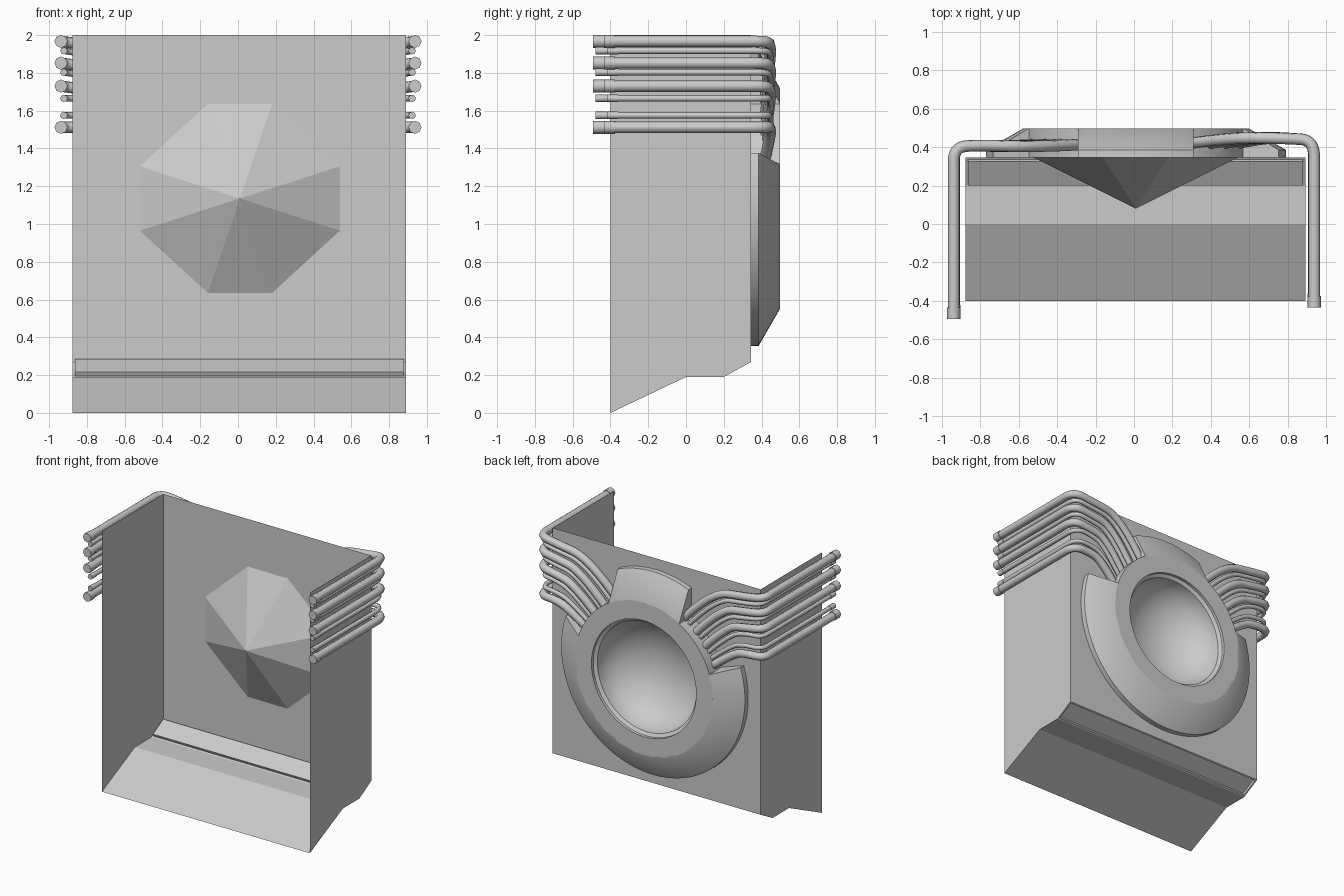
import bpy, bmesh
from math import sin, cos, sqrt, radians, pi

if "Cube" in bpy.data.objects:
    bpy.data.objects.remove(bpy.data.objects["Cube"])

CX, CZ, WALL = 0.01, 1.135, 0.345      # ring centre and back wall plane
X0, X1 = -0.875, 0.89                  # shell sides


def finish(name, bm, smooth=True, recalc=True):
    if recalc:
        bmesh.ops.recalc_face_normals(bm, faces=bm.faces[:])
    me = bpy.data.meshes.new(name)
    bm.to_mesh(me)
    bm.free()
    ob = bpy.data.objects.new(name, me)
    bpy.context.collection.objects.link(ob)
    if smooth:
        bpy.ops.object.select_all(action='DESELECT')
        ob.select_set(True)
        bpy.context.view_layer.objects.active = ob
        bpy.ops.object.shade_smooth_by_angle(angle=radians(30))
    return ob


def loft(name, columns, wrap=False, closed_profile=True):
    """Bridge equal-length point columns; cap the ends of an open solid."""
    bm = bmesh.new()
    cols = [[bm.verts.new(p) for p in c] for c in columns]
    n, m = len(cols), len(cols[0])
    for i in range(n if wrap else n - 1):
        a, b = cols[i], cols[(i + 1) % n]
        for j in range(m if closed_profile else m - 1):
            k = (j + 1) % m
            bm.faces.new((a[j], a[k], b[k], b[j]))
    if not wrap:
        bm.faces.new(cols[0])
        bm.faces.new(cols[-1])
    bmesh.ops.remove_doubles(bm, verts=bm.verts[:], dist=1e-5)
    return finish(name, bm)


def polar(deg, profile):
    a = radians(deg)
    return [(CX + r * cos(a), y, CZ + r * sin(a)) for r, y in profile]


# Octagon where the bowl cover meets the back wall
octagon = [(.53, .17), (.17, .5), (-.17, .5), (-.53, .17),
           (-.53, -.17), (-.17, -.5), (.17, -.5), (.53, -.17)]
octagon = [(CX + x, WALL, CZ + z) for x, z in octagon]

# Shell: side walls, folded floor with a recessed strip, back wall with opening
bm = bmesh.new()
prof = [(-.4, 0), (0, .19), (.2, .19), (WALL, .27)]
left = [bm.verts.new((X0, y, z)) for y, z in prof]
right = [bm.verts.new((X1, y, z)) for y, z in prof]
tops = []
for x, side in ((X0, left), (X1, right)):
    t_back, t_front = bm.verts.new((x, WALL, 2)), bm.verts.new((x, -.4, 2))
    bm.faces.new(side + [t_back, t_front])
    tops.append(t_back)
floor = [bm.faces.new((left[i], right[i], right[i + 1], left[i + 1])) for i in range(3)]
rim = [left[3], right[3], tops[1], tops[0]]
hole = [bm.verts.new(p) for p in octagon]
edges = []
for loop in (rim, hole):
    for a, b in zip(loop, loop[1:] + loop[:1]):
        edges.append(bm.edges.get((a, b)) or bm.edges.new((a, b)))
bmesh.ops.triangle_fill(bm, edges=edges, use_beauty=True)
bm.normal_update()
bmesh.ops.inset_region(bm, faces=[floor[2]], thickness=.017)
recess = bmesh.ops.extrude_face_region(bm, geom=[floor[2]])
verts = [v for v in recess['geom'] if isinstance(v, bmesh.types.BMVert)]
bmesh.ops.translate(bm, verts=verts, vec=(0, -.01, .02))
bmesh.ops.delete(bm, geom=[floor[2]], context='FACES_ONLY')
finish("shell", bm, smooth=False)

# Faceted cover over the back of the bowl
bm = bmesh.new()
base = [bm.verts.new(p) for p in octagon]
apex = bm.verts.new((CX, .08, CZ))
for a, b in zip(base, base[1:] + base[:1]):
    bm.faces.new((a, b, apex))
finish("bowl_cover", bm, smooth=False)

# Ring and the smooth bowl inside it
steps = [i * 360 / 64 for i in range(64)]
ring = [(.585, WALL), (.585, .497), (.445, .497), (.445, .475), (.42, .46)]
loft("ring", [polar(a, ring) for a in steps], wrap=True, closed_profile=False)
bowl = [(.42 * cos(t * pi / 24), .46 - .3 * sin(t * pi / 24)) for t in range(13)]
loft("bowl", [polar(a, bowl) for a in steps], wrap=True, closed_profile=False)

# Bevelled flange around the lower part of the ring
flange = [(.57, WALL), (.78, WALL), (.78, .385), (.585, .497), (.57, .497)]
loft("flange", [polar(162 + 216 * i / 44, flange) for i in range(45)])

# Matching tab at the top with parallel sides
cols = []
for i in range(13):
    x = -.3 + .05 * i
    cols.append([(CX + x, y, CZ + sqrt(r * r - x * x)) for r, y in flange])
loft("top_tab", cols)


def tube(name, pts, radius):
    cu = bpy.data.curves.new(name, 'CURVE')
    cu.dimensions = '3D'
    cu.bevel_depth, cu.bevel_resolution = radius, 2
    cu.use_fill_caps, cu.resolution_u = True, 6
    sp = cu.splines.new('NURBS')
    sp.points.add(len(pts) - 1)
    for p, co in zip(sp.points, pts):
        p.co = (*co, 1)
    sp.order_u = min(3, len(pts))
    sp.use_endpoint_u = True
    ob = bpy.data.objects.new(name, cu)
    bpy.context.collection.objects.link(ob)


# Cables: start height, angle where they enter the ring, radius
cables = [(1.967, 62, .03), (1.917, 56, .017), (1.852, 48, .03), (1.803, 43, .017),
          (1.73, 36, .03), (1.665, 31, .017), (1.575, 26, .017), (1.512, 21, .03)]
for s, label, y_end, y_back in ((-1, "left", -.49, .40), (1, "right", -.43, .435)):
    for i, (z, deg, r) in enumerate(cables):
        thick = r > .02
        x = .937 if thick else .922
        y0 = y_end if thick else y_end + .015
        a = radians(deg)
        ex, ez = .54 * cos(a), CZ + .54 * sin(a)
        mx, mz = .80 * cos(a), CZ + .76 * sin(a)
        mx, mz = (mx + .62) / 2, (mz + z) / 2 + .02
        tube(f"{label}_cable_{i + 1}",
             [(s * x, y0, z), (s * x, .26, z), (s * x, y_back, z),
              (s * .80, y_back + .01, z - .02 * (z > 1.7)),
              (s * mx, y_back + (.0 if s < 0 else .015), mz),
              (CX + s * ex, .415, ez)], r)
        tube(f"{label}_cable_end_{i + 1}",
             [(s * x, y0 - .003, z), (s * x, y0 + .055, z)], r * 1.15)
